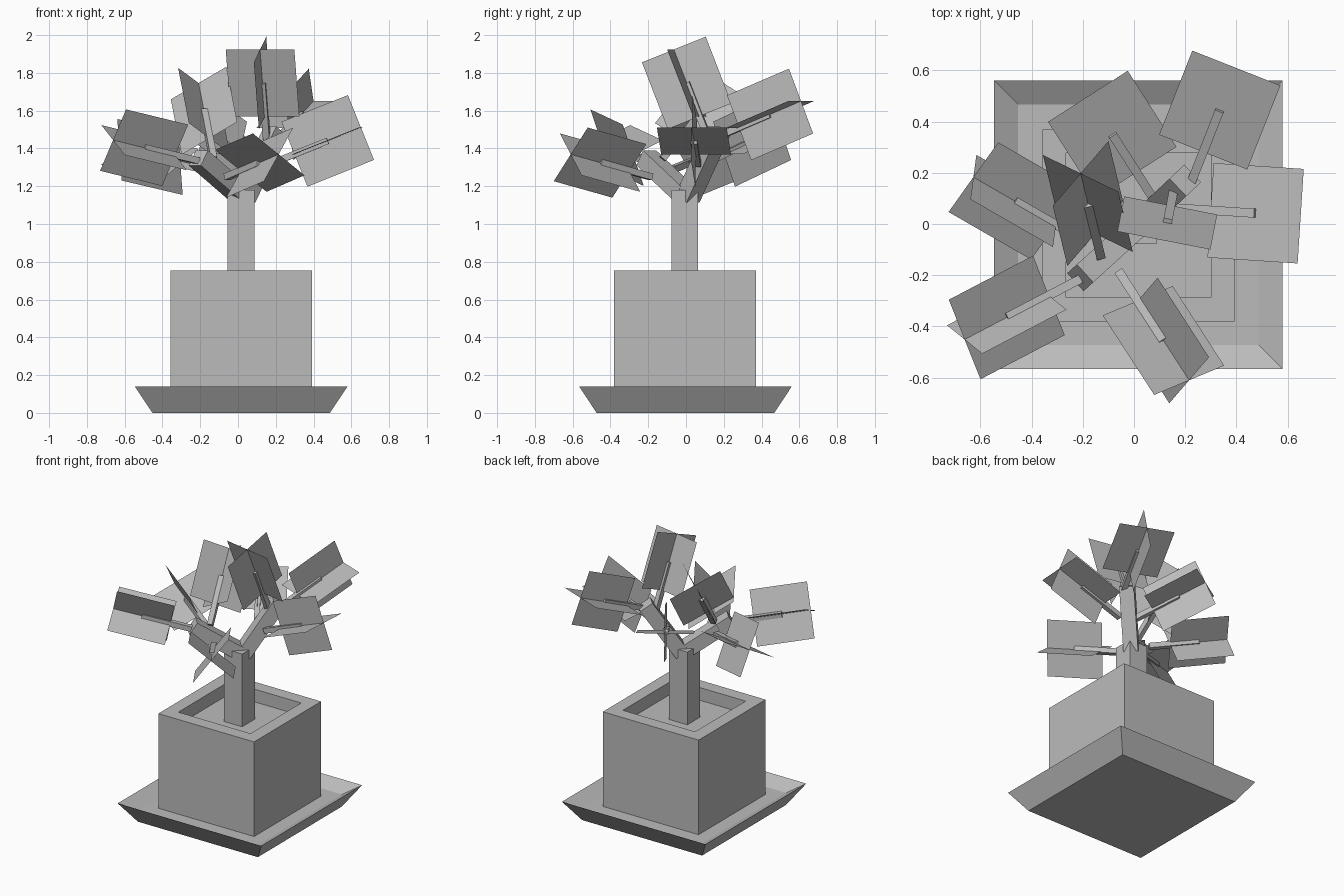
import bpy, bmesh, math
from mathutils import Vector, Matrix

cube = bpy.data.objects.get("Cube")
if cube:
    bpy.data.objects.remove(cube)

grey = bpy.data.materials.new("plain_grey")
grey.use_nodes = True
COLOUR = (0.5, 0.5, 0.5, 1)
grey.diffuse_color = COLOUR
grey.node_tree.nodes["Principled BSDF"].inputs["Base Color"].default_value = COLOUR


def finish(name, bm):
    mesh = bpy.data.meshes.new(name)
    bm.to_mesh(mesh)
    bm.free()
    mesh.materials.append(grey)
    obj = bpy.data.objects.new(name, mesh)
    bpy.context.collection.objects.link(obj)
    return obj


def square_shell(name, centre, profile):
    """Loft square rings of (half width, height) and cap both ends."""
    bm = bmesh.new()
    rings = [[bm.verts.new((centre[0] + sx * h, centre[1] + sy * h, z))
              for sx, sy in ((-1, -1), (1, -1), (1, 1), (-1, 1))] for h, z in profile]
    for a, b in zip(rings, rings[1:]):
        for i in range(4):
            j = (i + 1) % 4
            bm.faces.new((a[i], a[j], b[j], b[i]))
    bm.faces.new(rings[0][::-1])
    bm.faces.new(rings[-1])
    return finish(name, bm)


def frame(d, roll=0):
    """Side and upward vectors square to direction d, turned by roll."""
    side = d.cross(Vector((0, 0, 1))).normalized()
    turn = Matrix.Rotation(math.radians(-roll), 3, d)
    up = side.cross(d)
    return turn @ side, turn @ up


def beam(name, start, end, width):
    start, end = Vector(start), Vector(end)
    d = end - start
    side, up = frame(d.normalized())
    bm = bmesh.new()
    bmesh.ops.create_cube(bm, size=1)
    for v in bm.verts:
        c = v.co.copy()
        v.co = start + d * (c.z + 0.5) + (side * c.x + up * c.y) * width
    return finish(name, bm)


def leaf_pair(name, centre, d, roll):
    bm = bmesh.new()
    for w in frame(d, roll):
        corners = [centre + d * a * 0.19 + w * b * 0.185
                   for a, b in ((-1, -1), (1, -1), (1, 1), (-1, 1))]
        bm.faces.new([bm.verts.new(c) for c in corners])
    return finish(name, bm)


# Saucer, pot with sunken soil, and trunk
square_shell("saucer", (0.017, -0.003), [(0.47, 0), (0.563, 0.14), (0.47, 0.085)])
square_shell("pot", (0.017, -0.005),
             [(0.375, 0.085), (0.375, 0.755), (0.283, 0.755), (0.283, 0.665)])
square_shell("trunk", (0.016, -0.007), [(0.071, 0.665), (0.071, 1.18)])

# Two main boughs
beam("front_bough", (0.01, -0.01, 1.16), (-0.21, -0.21, 1.35), 0.095)
beam("back_bough", (0.03, 0.01, 1.14), (0.2, 0.17, 1.49), 0.095)

# Twigs, each ending in the middle of two crossed leaves: tip, direction, roll
TWIGS = {
    "back_left": ((0.335, 0.445, 1.58), (0.34, 0.86, 0.37), 0),
    "back": ((-0.085, 0.35, 1.44), (-0.5, 0.78, 0.37), 0),
    "right": ((-0.466, 0.09, 1.355), (-0.85, 0.49, 0.2), 26),
    "upper_right": ((-0.18, 0.08, 1.6), (-0.15, 0.62, 0.77), 47),
    "front_right": ((-0.497, -0.365, 1.404), (-0.86, -0.45, 0.21), 26),
    "front": ((0.115, -0.455, 1.325), (0.53, -0.82, 0.23), 38),
    "left": ((0.475, 0.042, 1.44), (0.92, -0.06, 0.37), 0),
    "top": ((0.13, 0.004, 1.747), (-0.07, -0.36, 0.93), 0),
}
for name, (tip, direction, roll) in TWIGS.items():
    tip, d = Vector(tip), Vector(direction).normalized()
    beam(name + "_twig", tip - d * 0.33, tip, 0.035)
    leaf_pair(name + "_leaves", tip, d, roll)
